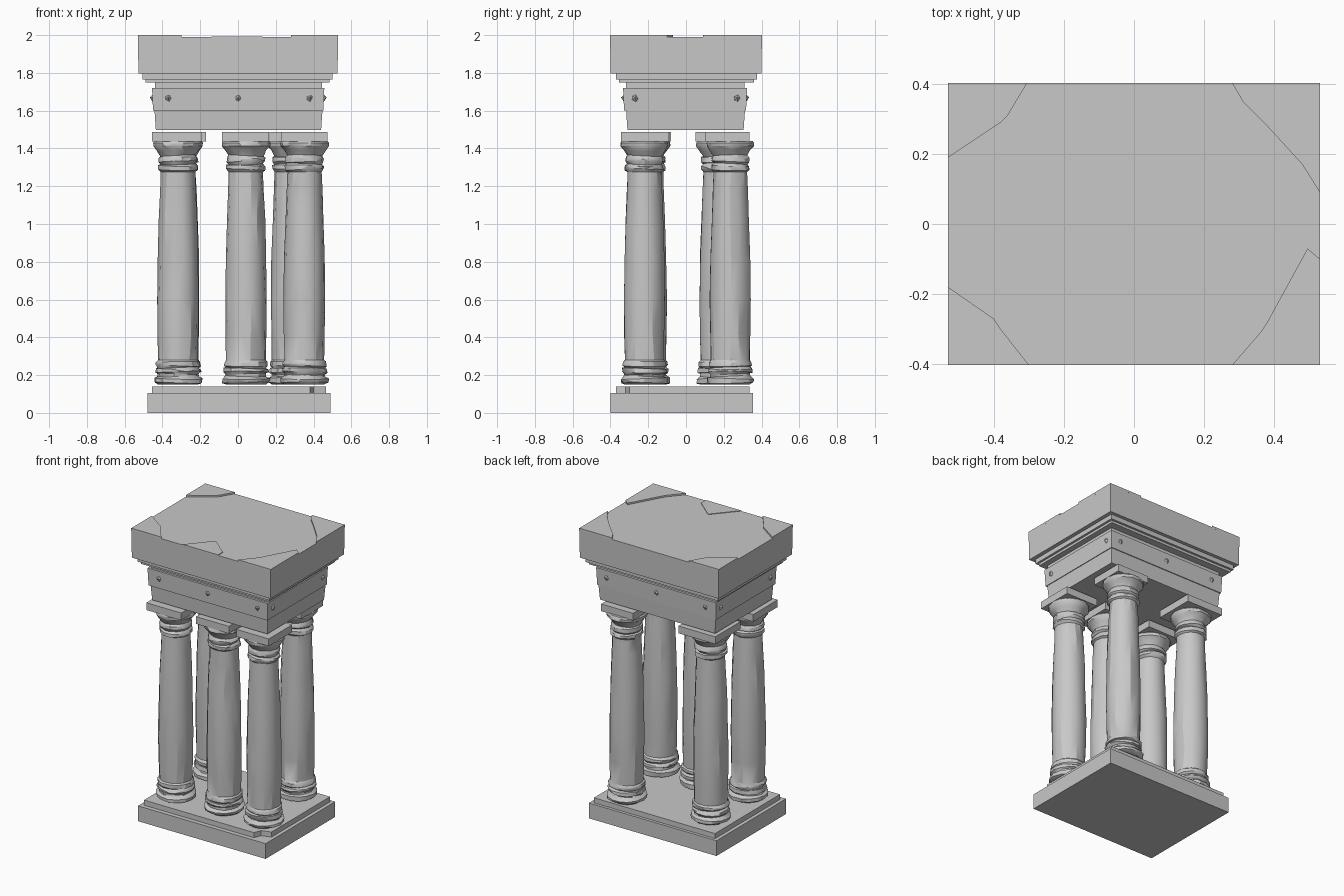
import bpy, bmesh, math, random

if "Cube" in bpy.data.objects:
    bpy.data.objects.remove(bpy.data.objects["Cube"])

random.seed(7)
stone = bpy.data.materials.new("grey stone")
stone.diffuse_color = (0.58, 0.58, 0.58, 1)
stone.use_nodes = True
stone.node_tree.nodes["Principled BSDF"].inputs["Base Color"].default_value = stone.diffuse_color


def finish(name, bm, smooth=None):
    bmesh.ops.recalc_face_normals(bm, faces=bm.faces[:])
    me = bpy.data.meshes.new(name)
    bm.to_mesh(me)
    bm.free()
    me.materials.append(stone)
    ob = bpy.data.objects.new(name, me)
    bpy.context.collection.objects.link(ob)
    if smooth:
        bpy.ops.object.select_all(action='DESELECT')
        ob.select_set(True)
        bpy.context.view_layer.objects.active = ob
        bpy.ops.object.shade_smooth_by_angle(angle=math.radians(smooth))
    return ob


def prism(name, pts, z0, z1, grow=0.0):
    """Extrude an outline from z0 to z1; grow widens its top away from the centre."""
    bm = bmesh.new()
    low = [bm.verts.new((x, y, z0)) for x, y in pts]
    top = [bm.verts.new((x + math.copysign(grow, x), y + math.copysign(grow, y), z1))
           for x, y in pts]
    bm.faces.new(low[::-1])
    bm.faces.new(top)
    n = len(pts)
    for i in range(n):
        j = (i + 1) % n
        bm.faces.new((low[i], low[j], top[j], top[i]))
    return finish(name, bm)


def slab(name, x0, x1, y0, y1, z0, z1, grow=0.0):
    return prism(name, [(x0, y0), (x1, y0), (x1, y1), (x0, y1)], z0, z1, grow)


# Stepped base, the upper step chipped at its front right corner
slab("base_slab", -0.48, 0.49, -0.40, 0.355, 0, 0.105)
prism("base_step", [(-0.455, -0.37), (0.38, -0.37), (0.40, -0.32), (0.465, -0.30),
                    (0.465, 0.335), (-0.455, 0.335)], 0.105, 0.14)

# Entablature, from the lintel up to the roof slab
slab("architrave", -0.435, 0.44, -0.31, 0.305, 1.497, 1.60, 0.007)
slab("frieze", -0.45, 0.452, -0.328, 0.318, 1.60, 1.72, 0.005)
slab("frieze_cap", -0.44, 0.445, -0.318, 0.31, 1.72, 1.75)
slab("cornice_lower", -0.49, 0.485, -0.355, 0.36, 1.748, 1.765)
slab("cornice_upper", -0.505, 0.50, -0.37, 0.375, 1.765, 1.797)
slab("roof_slab", -0.527, 0.527, -0.399, 0.399, 1.797, 1.989, 0.003)

# Unworn corners left standing on the weathered roof
corners = {
    "back_left": [(-0.53, 0.402), (-0.53, 0.19), (-0.38, 0.29), (-0.36, 0.31), (-0.305, 0.402)],
    "front_left": [(-0.53, -0.402), (-0.30, -0.402), (-0.38, -0.30), (-0.40, -0.27), (-0.53, -0.18)],
    "front_right": [(0.53, -0.402), (0.53, -0.10), (0.495, -0.07), (0.38, -0.28),
                    (0.36, -0.31), (0.28, -0.402)],
    "back_right": [(0.53, 0.402), (0.28, 0.402), (0.31, 0.35), (0.37, 0.29), (0.48, 0.17), (0.53, 0.09)],
}
for key, pts in corners.items():
    prism("roof_corner_" + key, pts, 1.985, 2.0)
prism("roof_front_flake", [(-0.14, -0.402), (0.13, -0.402), (0.13, -0.35), (0, -0.24)], 1.985, 1.993)


# Small broken bosses on the frieze
def boss(name, x, y, nx, ny):
    bm = bmesh.new()
    tx, ty = -ny, nx
    rim = []
    for i in range(5):
        a = math.tau * i / 5 + random.uniform(-0.3, 0.3)
        u, v = 0.026 * math.cos(a), 0.03 * math.sin(a)
        rim.append(bm.verts.new((x + tx * u - nx * 0.008, y + ty * u - ny * 0.008, 1.665 + v)))
    tip = bm.verts.new((x + nx * 0.014, y + ny * 0.014, 1.67))
    bm.faces.new(rim[::-1])
    for i in range(5):
        bm.faces.new((rim[i], rim[(i + 1) % 5], tip))
    finish(name, bm)


for i, x in enumerate((-0.37, 0.0, 0.38)):
    boss(f"frieze_boss_front_{i}", x, -0.33, 0, -1)
    boss(f"frieze_boss_back_{i}", x, 0.32, 0, 1)
for i, y in enumerate((-0.27, 0.27)):
    boss(f"frieze_boss_left_{i}", -0.453, y, -1, 0)
    boss(f"frieze_boss_right_{i}", 0.455, y, 1, 0)

# Column profile: (radius, height, roughness)
PROFILE = [
    (0.105, 0.150, .03), (0.126, 0.160, .03), (0.128, 0.182, .03), (0.108, 0.196, .03),
    (0.108, 0.206, .03), (0.121, 0.216, .04), (0.119, 0.234, .04), (0.108, 0.240, .03),
    (0.117, 0.250, .03), (0.116, 0.268, .03), (0.106, 0.280, .02),
    (0.109, 0.420, .02), (0.111, 0.600, .02), (0.108, 0.820, .02), (0.102, 1.020, .02),
    (0.095, 1.180, .02), (0.091, 1.275, .02),
    (0.105, 1.288, .04), (0.104, 1.308, .04), (0.092, 1.318, .03), (0.104, 1.330, .03),
    (0.102, 1.350, .03), (0.093, 1.362, .03),
    (0.110, 1.390, .03), (0.128, 1.412, .02), (0.130, 1.430, .02), (0.122, 1.440, .02),
]
SIDES = 14


def column(name, cx, cy, plate):
    bm = bmesh.new()
    rings = []
    for r, z, rough in PROFILE:
        tilt, phase = (0.005 if rough > .025 else 0), random.uniform(0, math.tau)
        ring = []
        for i in range(SIDES):
            a = math.tau * (i + random.uniform(-0.15, 0.15)) / SIDES
            q = r * (1 + random.uniform(-rough, rough * 0.6))
            dz = tilt * math.cos(a - phase) if z > 0.155 else 0
            ring.append(bm.verts.new((cx + q * math.cos(a), cy + q * math.sin(a), z + dz)))
        rings.append(ring)
    bm.faces.new(rings[0][::-1])
    bm.faces.new(rings[-1])
    for a, b in zip(rings, rings[1:]):
        for i in range(SIDES):
            j = (i + 1) % SIDES
            if random.random() < 0.5:
                bm.faces.new((a[i], a[j], b[j]))
                bm.faces.new((a[i], b[j], b[i]))
            else:
                bm.faces.new((a[i], a[j], b[i]))
                bm.faces.new((a[j], b[j], b[i]))
    finish(name, bm, 28)
    # Square plate resting on the capital
    slab(name + "_plate", *plate, 1.436, 1.486)


column("column_front_left", -0.318, -0.22, (-0.455, -0.19, -0.345, -0.08))
column("column_front_middle", 0.042, -0.21, (-0.085, 0.165, -0.335, -0.085))
column("column_front_right", 0.352, -0.22, (0.23, 0.475, -0.345, -0.09))
column("column_back_right", 0.285, 0.235, (0.167, 0.41, 0.10, 0.335))
column("column_back_left", -0.315, 0.18, (-0.45, -0.17, 0.05, 0.325))
